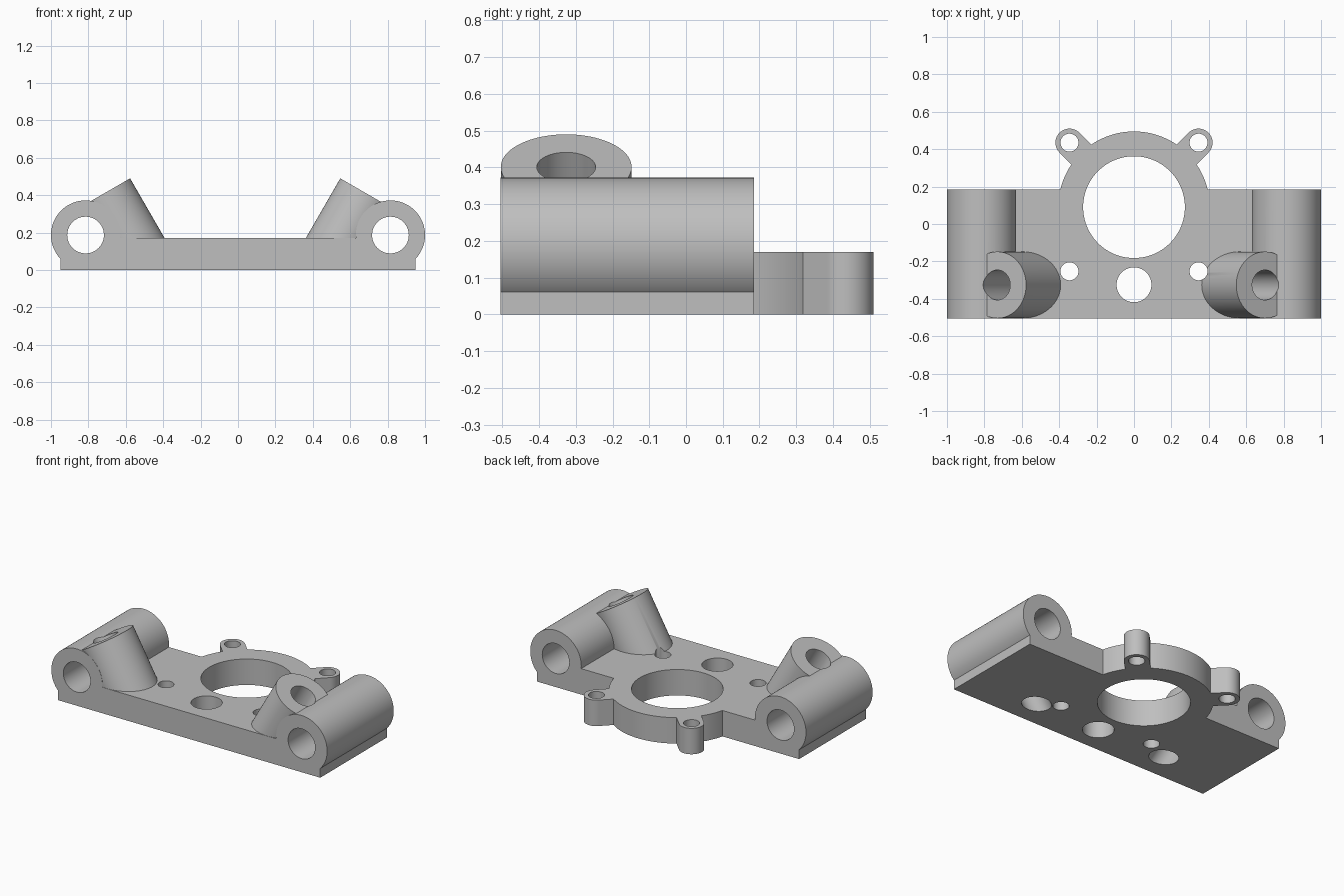
import bpy, bmesh, math
from mathutils import Matrix, Vector

if "Cube" in bpy.data.objects:
    bpy.data.objects.remove(bpy.data.objects["Cube"], do_unlink=True)

THICK = 0.17                  # plate thickness
FRONT, BACK = -0.505, 0.185   # plate and tube ends
RING_Y = 0.09                 # ring centre

grey = bpy.data.materials.new("plain_grey")
grey.use_nodes = True
grey.diffuse_color = (0.52, 0.52, 0.52, 1)
grey.node_tree.nodes["Principled BSDF"].inputs["Base Color"].default_value = (0.52, 0.52, 0.52, 1)


def to_object(name, bm):
    bmesh.ops.recalc_face_normals(bm, faces=bm.faces)
    mesh = bpy.data.meshes.new(name)
    bm.to_mesh(mesh)
    bm.free()
    mesh.materials.append(grey)
    obj = bpy.data.objects.new(name, mesh)
    bpy.context.collection.objects.link(obj)
    return obj


def cylinder(name, start, end, radius, floor=None):
    """Round bar between two points, optionally trimmed flat at a height."""
    start, end = Vector(start), Vector(end)
    axis = end - start
    turn = axis.to_track_quat("Z", "Y").to_matrix().to_4x4()
    bm = bmesh.new()
    bmesh.ops.create_cone(bm, cap_ends=True, segments=96, radius1=radius, radius2=radius,
                          depth=axis.length, matrix=Matrix.Translation((start + end) / 2) @ turn)
    if floor is not None:
        bmesh.ops.bisect_plane(bm, geom=bm.verts[:] + bm.edges[:] + bm.faces[:],
                               plane_co=(0, 0, floor), plane_no=(0, 0, 1), clear_inner=True)
        bmesh.ops.holes_fill(bm, edges=[e for e in bm.edges if e.is_boundary])
    return to_object(name, bm)


def box(name, centre, size, angle=0):
    bm = bmesh.new()
    bmesh.ops.create_cube(bm, size=1, matrix=Matrix.Translation(centre)
                          @ Matrix.Rotation(angle, 4, "Z") @ Matrix.Diagonal((*size, 1)))
    return to_object(name, bm)


def disc(name, x, y, radius):
    return cylinder(name, (x, y, 0), (x, y, THICK), radius)


def drill(x, y, radius):
    return cylinder("drill", (x, y, -0.1), (x, y, THICK + 0.1), radius)


def combine(body, tool, operation):
    tool.hide_render = True
    mod = body.modifiers.new("combine", "BOOLEAN")
    mod.operation, mod.solver, mod.object = operation, "EXACT", tool
    bpy.context.view_layer.objects.active = body
    bpy.ops.object.modifier_apply(modifier=mod.name)
    bpy.data.objects.remove(tool, do_unlink=True)


# Base plate and large ring
body = box("mounting_bracket", (0, (FRONT + BACK) / 2, THICK / 2), (1.9, BACK - FRONT, THICK))
solids = [disc("ring", 0, RING_Y, 0.405)]
holes = [drill(0, RING_Y, 0.272), drill(0, -0.325, 0.093)]

for side in (-1, 1):
    # Screw ear on a short diagonal arm
    ear_x, ear_y = side * 0.345, 0.435
    solids.append(box("ear_arm", (ear_x - side * 0.053, ear_y - 0.053, THICK / 2),
                      (0.15, 0.15, THICK), side * math.pi / 4))
    solids.append(disc("ear", ear_x, ear_y, 0.075))
    holes += [drill(ear_x, ear_y, 0.048), drill(ear_x, -0.253, 0.048)]

    # Side tube
    tube_x, tube_z = side * 0.815, 0.187
    solids.append(cylinder("tube", (tube_x, FRONT, tube_z), (tube_x, BACK, tube_z), 0.185))
    holes.append(cylinder("tube_bore", (tube_x, FRONT - 0.1, tube_z),
                          (tube_x, BACK + 0.1, tube_z), 0.098))

    # Slanted boss leaning outward; the right one sits slightly further out
    lean = Vector((side * 0.5, 0, math.sqrt(0.75)))
    top = Vector((-0.731 if side < 0 else 0.701, -0.326, 0.401))
    solids.append(cylinder("slanted_boss", top - lean * 0.6, top, 0.178, floor=0.05))
    holes.append(cylinder("boss_bore", top - lean * 0.7, top + lean * 0.2, 0.08))

for part in solids:
    combine(body, part, "UNION")
for hole in holes:
    combine(body, hole, "DIFFERENCE")

# Smooth curved walls, crisp edges
for obj in bpy.context.selected_objects:
    obj.select_set(False)
body.select_set(True)
bpy.context.view_layer.objects.active = body
bpy.ops.object.shade_smooth_by_angle(angle=math.radians(30))
